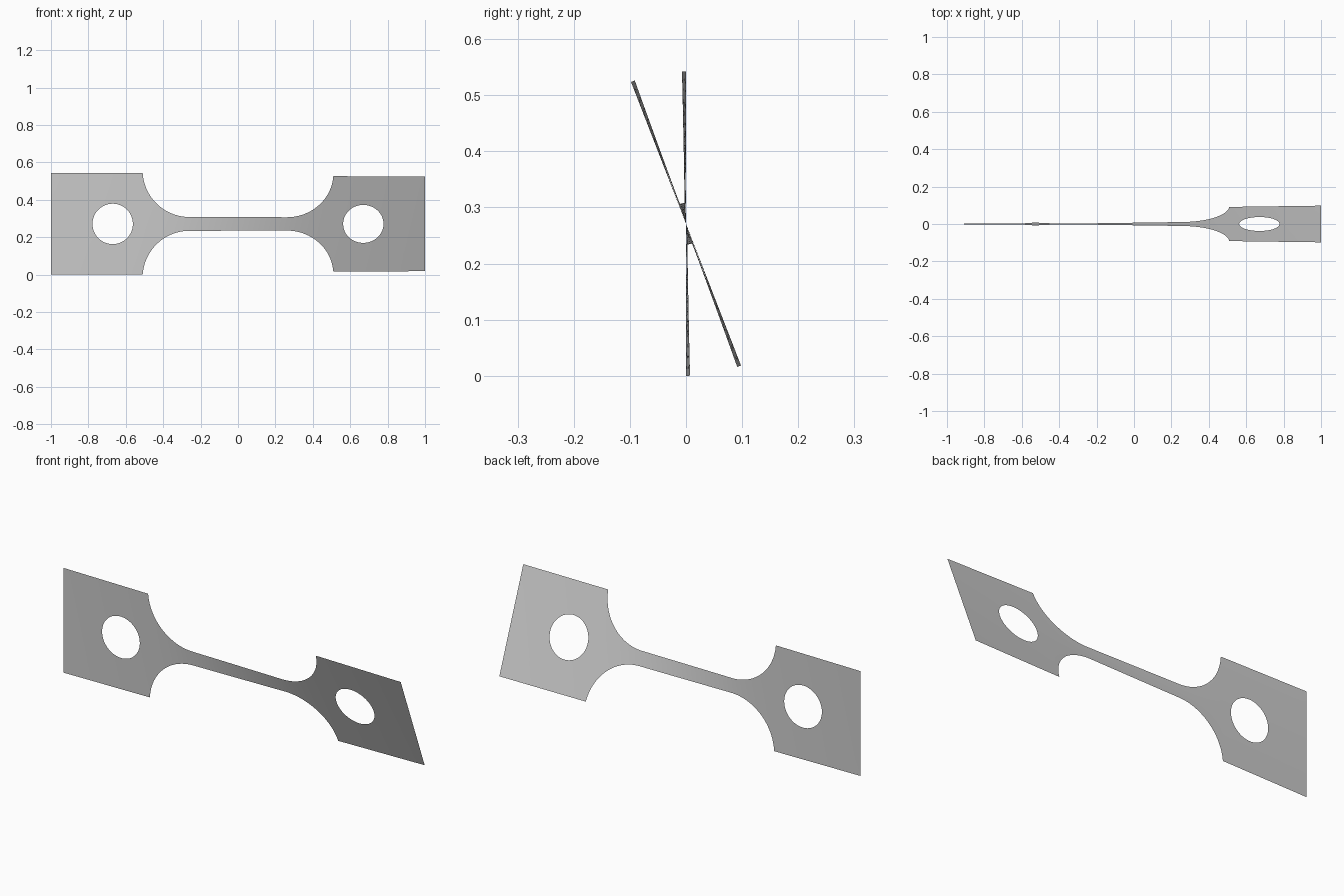
import bpy, bmesh, math
from mathutils import Matrix, Vector

cube = bpy.data.objects.get("Cube")
if cube:
    bpy.data.objects.remove(cube, do_unlink=True)

HALF_LENGTH, HALF_HEIGHT = 1.0, 0.271
NECK_HALF, NECK_END, FILLET = 0.037, 0.26, 0.25
HOLE_X, HOLE_R = 0.67, 0.108
TOTAL_TWIST = math.radians(21.2)
ROWS, RINGS, STEPS = 24, 8, 24

# Fillet arc begins where it meets the full height of the grip
arc_start = math.asin((NECK_HALF + FILLET - HALF_HEIGHT) / FILLET)
GRIP_X = NECK_END + FILLET * math.cos(arc_start)


def half_height(x):
    x = abs(x)
    if x >= GRIP_X:
        return HALF_HEIGHT
    if x <= NECK_END:
        return NECK_HALF
    return NECK_HALF + FILLET - math.sqrt(FILLET ** 2 - (x - NECK_END) ** 2)


# Twist builds up faster where the strip is narrow
SAMPLES = 800
twist = [0.0]
for i in range(SAMPLES):
    x = -HALF_LENGTH + (i + 0.5) * 2 * HALF_LENGTH / SAMPLES
    twist.append(twist[-1] + 1 / half_height(x))


def twist_at(x):
    t = min(max((x + HALF_LENGTH) / (2 * HALF_LENGTH), 0), 1) * SAMPLES
    i = min(int(t), SAMPLES - 1)
    value = twist[i] + (twist[i + 1] - twist[i]) * (t - i)
    return TOTAL_TWIST * value / twist[-1]


def add_grid(bm, lines):
    """Skin a list of equally long point rows."""
    rows = [[bm.verts.new(p) for p in line] for line in lines]
    for a, b in zip(rows, rows[1:]):
        for j in range(len(a) - 1):
            bm.faces.new((a[j], a[j + 1], b[j + 1], b[j]))


bm = bmesh.new()

# Neck with fillets: columns from one grip to the other
arc = [NECK_END + FILLET * math.cos(arc_start + (math.pi / 2 - arc_start) * i / STEPS)
       for i in range(STEPS)]
neck = [-NECK_END + 2 * NECK_END * i / STEPS for i in range(STEPS + 1)]
columns = [-x for x in arc] + neck + arc[::-1]
add_grid(bm, [[Vector((x, 0, half_height(x) * (2 * j / ROWS - 1)))
               for j in range(ROWS + 1)] for x in columns])

# Grips: rings running from the round hole out to the rectangle
corners = [Vector((x, 0, z * HALF_HEIGHT)) for x, z in
           ((GRIP_X, -1), (GRIP_X, 1), (HALF_LENGTH, 1), (HALF_LENGTH, -1))]
border = [a.lerp(b, j / ROWS)
          for a, b in zip(corners, corners[1:] + corners[:1]) for j in range(ROWS)]
border.append(border[0])
centre = Vector((HOLE_X, 0, 0))
for side in (-1, 1):
    mirror = Matrix.Scale(side, 3, Vector((1, 0, 0)))
    rings = []
    for k in range(RINGS + 1):
        rings.append([mirror @ (centre + (p - centre).normalized() * HOLE_R).lerp(p, k / RINGS)
                      for p in border])
    add_grid(bm, rings)

bmesh.ops.remove_doubles(bm, verts=bm.verts, dist=0.0001)
bmesh.ops.recalc_face_normals(bm, faces=bm.faces)
bm.faces.ensure_lookup_table()
if bm.faces[0].normal.y > 0:
    bmesh.ops.reverse_faces(bm, faces=bm.faces)

# Twist the flat sheet about its long axis and lift it to the ground
for v in bm.verts:
    v.co = Matrix.Rotation(twist_at(v.co.x), 3, 'X') @ v.co
    v.co.z += HALF_HEIGHT
for f in bm.faces:
    f.smooth = True

mesh = bpy.data.meshes.new("twisted_test_strip")
bm.to_mesh(mesh)
bm.free()
strip = bpy.data.objects.new("twisted_test_strip", mesh)
bpy.context.collection.objects.link(strip)

grey = bpy.data.materials.new("plain grey")
grey.use_nodes = True
colour = (0.6, 0.6, 0.6, 1)
grey.diffuse_color = colour
grey.node_tree.nodes["Principled BSDF"].inputs["Base Color"].default_value = colour
mesh.materials.append(grey)
